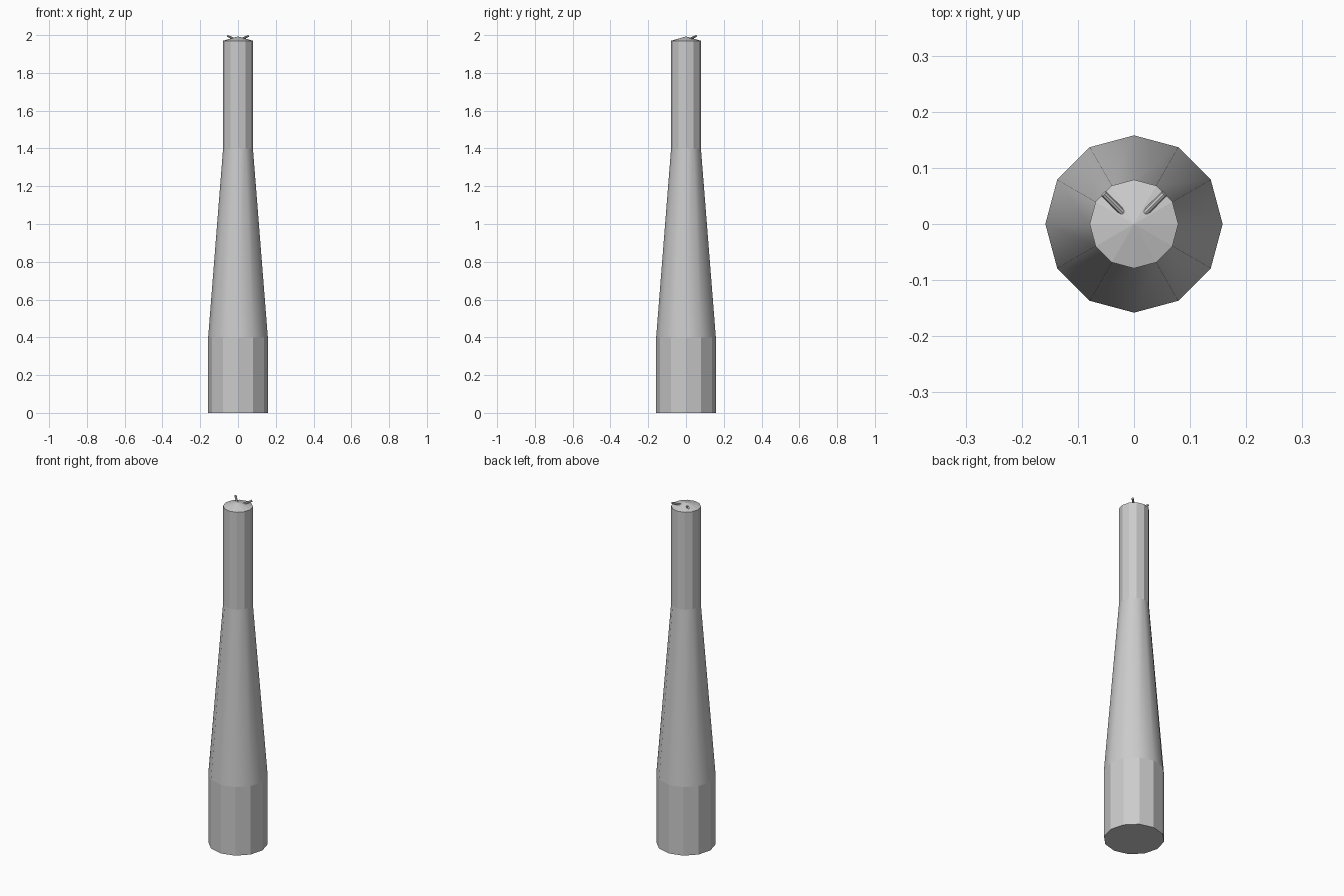
import bpy
import bmesh
from math import cos, sin, pi
from mathutils import Vector

if "Cube" in bpy.data.objects:
    bpy.data.objects.remove(bpy.data.objects["Cube"])


def cone_between(name, a, b, r1, r2, sides=12, smooth=False, cap=True):
    """Frustum from a to b; vertical ones get a corner on the x axis."""
    a, b = Vector(a), Vector(b)
    axis = (b - a).normalized()
    turn = Vector((0, 0, 1)).rotation_difference(axis)
    bm = bmesh.new()

    def ring(centre, r):
        if r == 0:
            return [bm.verts.new(centre)]
        return [bm.verts.new(centre + turn @ Vector(
            (r * cos(2 * pi * i / sides), r * sin(2 * pi * i / sides), 0)))
            for i in range(sides)]

    low, high = ring(a, r1), ring(b, r2)
    for i in range(sides):
        j = (i + 1) % sides
        if len(high) == 1:
            f = bm.faces.new((low[i], low[j], high[0]))
        else:
            f = bm.faces.new((low[i], low[j], high[j], high[i]))
        f.smooth = smooth
    if cap:
        bm.faces.new(low[::-1])
        if len(high) > 1:
            bm.faces.new(high)
    mesh = bpy.data.meshes.new(name)
    bm.to_mesh(mesh)
    bm.free()
    ob = bpy.data.objects.new(name, mesh)
    bpy.context.collection.objects.link(ob)
    return ob


# Post: thick base, smooth taper, slim upper shaft, shallow pointed top
cone_between("base", (0, 0, 0), (0, 0, 0.4), 0.158, 0.158)
cone_between("taper", (0, 0, 0.4), (0, 0, 1.4), 0.158, 0.079,
             smooth=True, cap=False)
cone_between("upper_shaft", (0, 0, 1.4), (0, 0, 1.97), 0.079, 0.079)
cone_between("pointed_cap", (0, 0, 1.97), (0, 0, 1.993), 0.079, 0,
             cap=False)

# Pair of thin prongs rising outwards at the back of the cap
for side, label in ((-1, "left"), (1, "right")):
    cone_between(label + "_prong", (side * 0.01, 0.01, 1.975),
                 (side * 0.054, 0.054, 1.995), 0.006, 0.006, sides=8)
